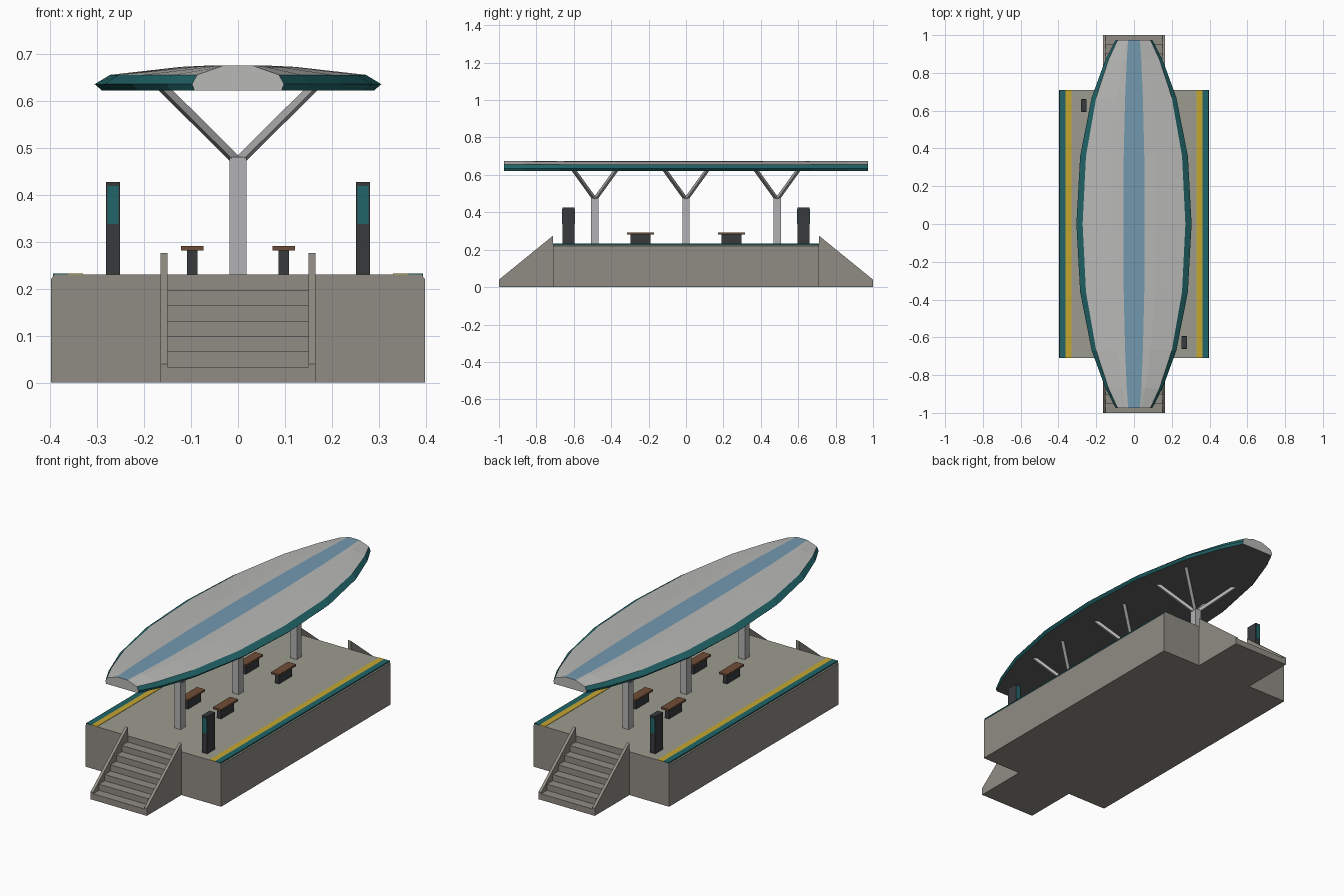
import bpy, bmesh
from mathutils import Vector

if "Cube" in bpy.data.objects:
    bpy.data.objects.remove(bpy.data.objects["Cube"])


def material(name, rgb):
    m = bpy.data.materials.new(name)
    m.diffuse_color = (*rgb, 1)
    m.use_nodes = True
    m.node_tree.nodes["Principled BSDF"].inputs["Base Color"].default_value = m.diffuse_color
    return m


CONCRETE = material("concrete", (0.28, 0.265, 0.23))
PAVING = material("paving", (0.33, 0.33, 0.28))
TEAL = material("teal", (0.015, 0.13, 0.14))
YELLOW = material("yellow", (0.55, 0.38, 0.03))
DARK = material("dark_metal", (0.04, 0.042, 0.045))
STEEL = material("steel", (0.45, 0.45, 0.46))
WOOD = material("wood", (0.16, 0.075, 0.04))
ROOF = material("roof", (0.48, 0.48, 0.47))
BLUE = material("skylight", (0.17, 0.32, 0.43))
SOFFIT = material("soffit", (0.12, 0.12, 0.12))


def finish(name, bm, *mats):
    bmesh.ops.recalc_face_normals(bm, faces=bm.faces)
    me = bpy.data.meshes.new(name)
    bm.to_mesh(me)
    bm.free()
    ob = bpy.data.objects.new(name, me)
    bpy.context.collection.objects.link(ob)
    for m in mats:
        me.materials.append(m)
    return ob


def box(name, lo, hi, mat):
    bm = bmesh.new()
    lo, hi = Vector(lo), Vector(hi)
    bmesh.ops.create_cube(bm, size=1)
    for v in bm.verts:
        v.co = (lo + hi) / 2 + v.co * (hi - lo)
    return finish(name, bm, mat)


def extrude(name, pts, vec, *mats):
    """Extrude a closed 3D polygon along a vector."""
    bm = bmesh.new()
    face = bm.faces.new([bm.verts.new(p) for p in pts])
    geo = bmesh.ops.extrude_face_region(bm, geom=[face], use_keep_orig=True)["geom"]
    bmesh.ops.translate(bm, vec=vec, verts=[g for g in geo if isinstance(g, bmesh.types.BMVert)])
    return finish(name, bm, *mats)


def strut(name, a, b, w, mat):
    a, b = Vector(a), Vector(b)
    d = (b - a).normalized()
    side = d.cross(Vector((0, 0, 1))).normalized() * w / 2
    up = side.cross(d).normalized() * w / 2
    pts = [a + side + up, a - side + up, a - side - up, a + side - up]
    return extrude(name, pts, b - a, mat)


# Platform with chamfered long edges
W, L, H = 0.398, 0.71, 0.23
prof = [(-W, 0), (W, 0), (W, H - 0.01), (W - 0.008, H), (-W + 0.008, H), (-W, H - 0.01)]
platform = extrude("platform", [(x, -L, z) for x, z in prof], (0, 2 * L, 0), CONCRETE, PAVING)
for p in platform.data.polygons:
    if p.normal.z > 0.9:
        p.material_index = 1

for s, tag in ((-1, "left"), (1, "right")):
    # Edge strips
    for nm, x0, x1, m in (("edge_strip", 0.362, 0.394, TEAL), ("warning_strip", 0.33, 0.362, YELLOW)):
        box(f"{nm}_{tag}", (min(s * x0, s * x1), -L, H - 0.004),
            (max(s * x0, s * x1), L, H + 0.002), m)
    # Ticket kiosks on opposite corners, screens on both faces
    kx, ky = s * 0.266, -s * 0.628
    box(f"kiosk_{tag}", (kx - 0.015, ky - 0.032, H), (kx + 0.015, ky + 0.032, 0.427), DARK)
    for f in (-1, 1):
        y = ky + f * 0.032
        box(f"kiosk_screen_{tag}", (kx - 0.012, y - 0.002, 0.338), (kx + 0.012, y + 0.002, 0.418), TEAL)
    # Benches
    for by in (-0.243, 0.243):
        bx = s * 0.097
        box(f"bench_base_{tag}", (bx - 0.011, by - 0.054, H), (bx + 0.011, by + 0.054, 0.282), DARK)
        box(f"bench_seat_{tag}", (bx - 0.024, by - 0.072, 0.281), (bx + 0.024, by + 0.072, 0.291), WOOD)

# Stairs and sloping side walls at both ends
N, RISE, RUN = 6, H / 7, 0.29 / 6
for s, tag in ((-1, "front"), (1, "back")):
    pts = [(1.0, 0)]
    for i in range(N):
        pts += [(1.0 - i * RUN, (i + 1) * RISE), (1.0 - (i + 1) * RUN, (i + 1) * RISE)]
    pts.append((L, 0))
    extrude(f"stairs_{tag}", [(-0.151, s * y, z) for y, z in pts], (0.302, 0, 0), CONCRETE)
    wall = [(1.0, 0), (1.0, 0.04), (L, 0.276), (L, 0)]
    for x in (-0.165, 0.15):
        extrude(f"stair_wall_{tag}", [(x, s * y, z) for y, z in wall], (0.015, 0, 0), CONCRETE)

# Columns with four spreading branches
for y in (-0.487, 0, 0.487):
    box("column", (-0.018, y - 0.02, H), (0.018, y + 0.02, 0.48), STEEL)
    for sx in (-1, 1):
        for sy in (-1, 1):
            strut("roof_branch", (sx * 0.005, y + sy * 0.004, 0.474),
                  (sx * 0.16, y + sy * 0.115, 0.628), 0.016, STEEL)

# Canopy: one cross-section scaled along the length
half = [(0.29, 0.622), (0.305, 0.635), (0.272, 0.655), (0.12, 0.672), (0.058, 0.675)]
section = half + [(-x, z) for x, z in reversed(half)]
mats = [1, 1, 0, 0, 2, 0, 0, 1, 1, 3]
ends = [(0, 1), (0.36, 0.935), (0.67, 0.735), (0.87, 0.495), (0.973, 0.32)]
stations = [(-y, k) for y, k in reversed(ends[1:])] + ends
bm = bmesh.new()
rings = []
for y, k in stations:
    ring = []
    for x, z in section:
        w = x * k
        if abs(x) == 0.058:  # skylight band tapers less than the roof
            w = x * (0.35 + 0.65 * k) * 0.98
        ring.append(bm.verts.new((w, y, z)))
    rings.append(ring)
n = len(section)
for a, b in zip(rings, rings[1:]):
    for i in range(n):
        j = (i + 1) % n
        bm.faces.new((a[i], a[j], b[j], b[i])).material_index = mats[i]
bm.faces.new(rings[0])
bm.faces.new(rings[-1])
finish("canopy", bm, ROOF, TEAL, BLUE, SOFFIT)
